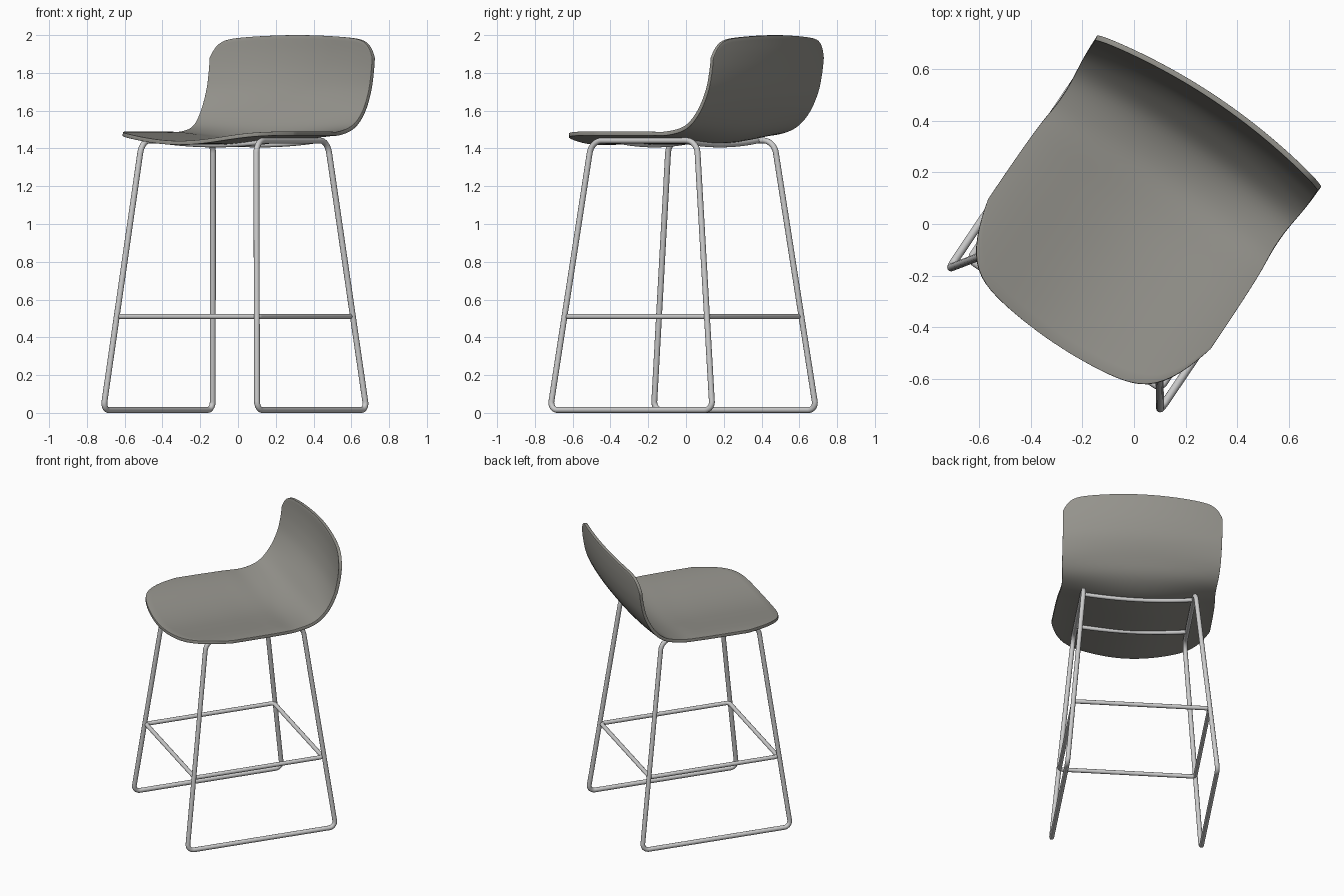
import bpy, bmesh, math
from mathutils import Vector

if "Cube" in bpy.data.objects:
    bpy.data.objects.remove(bpy.data.objects["Cube"])

TURN = math.radians(-34)   # whole stool is turned about z


def finish(obj):
    obj.rotation_euler.z = TURN
    bpy.ops.object.select_all(action='DESELECT')
    obj.select_set(True)
    bpy.context.view_layer.objects.active = obj
    bpy.ops.object.shade_smooth_by_angle(angle=math.radians(50))


def fillet(points, radii, steps=7):
    """Round the corners of a closed path."""
    out, n = [], len(points)
    pts = [Vector(p) for p in points]
    for i, p in enumerate(pts):
        a, b = (pts[i - 1] - p).normalized(), (pts[(i + 1) % n] - p).normalized()
        half, r = a.angle(b) / 2, radii[i]
        d = r / math.tan(half)
        centre = p + (a + b).normalized() * (r / math.sin(half))
        s, e = p + a * d - centre, p + b * d - centre
        out += [centre + s.lerp(e, k / steps).normalized() * r for k in range(steps + 1)]
    return out


def tube(name, pts, r, closed=True):
    cu = bpy.data.curves.new(name + "_path", 'CURVE')
    cu.dimensions = '3D'
    cu.bevel_depth, cu.bevel_resolution, cu.use_fill_caps = r, 4, True
    sp = cu.splines.new('POLY')
    sp.points.add(len(pts) - 1)
    for q, p in zip(sp.points, pts):
        q.co = (*p, 1)
    sp.use_cyclic_u = closed
    tmp = bpy.data.objects.new(name + "_tmp", cu)
    bpy.context.collection.objects.link(tmp)
    bpy.context.view_layer.update()
    dg = bpy.context.evaluated_depsgraph_get()
    me = bpy.data.meshes.new_from_object(tmp.evaluated_get(dg))
    bpy.data.objects.remove(tmp)
    obj = bpy.data.objects.new(name, me)
    bpy.context.collection.objects.link(obj)
    finish(obj)


# side frames: sled loops leaning inward
OFF = -.005
for side, s in (("left", -1), ("right", 1)):
    loop = [(OFF + s * .491, -.54, .0155), (OFF + s * .491, .496, .0155),
            (OFF + s * .365, .312, 1.442), (OFF + s * .365, -.36, 1.442)]
    tube(side + "_leg_frame", fillet(loop, [.04, .04, .075, .075]), .0155)

# footrest ring
ring = [(OFF + x, y, .51) for x, y in ((-.445, -.47), (.445, -.47), (.445, .424), (-.445, .424))]
tube("footrest_ring", fillet(ring, [.025] * 4), .014)

# sagging bars under the seat
for name, y in (("front_seat_bar", -.205), ("rear_seat_bar", .215)):
    bar = [(OFF + .363 * t, y, 1.419 + .022 * t * t) for t in [i / 8 - 1 for i in range(17)]]
    tube(name, bar, .0135, False)

# seat shell: side and centre profiles (depth, height) blended across the width
HALF = .519
SIDE = [(-.56, 1.49), (-.34, 1.49), (-.12, 1.49), (.1, 1.489), (.22, 1.491), (.335, 1.522),
        (.415, 1.595), (.47, 1.70), (.495, 1.80), (.507, 1.9), (.512, 2.0)]
MID = [(-.56, 1.44), (-.34, 1.441), (-.12, 1.441), (.1, 1.442), (.25, 1.454), (.37, 1.508),
       (.45, 1.60), (.51, 1.70), (.543, 1.80), (.56, 1.9), (.567, 2.0)]


def spline(pts, p):
    i = min(int(p), len(pts) - 2)
    t = p - i
    b, c = Vector(pts[i]), Vector(pts[i + 1])
    a = Vector(pts[i - 1]) if i else 2 * b - c
    d = Vector(pts[i + 2]) if i + 2 < len(pts) else 2 * c - b
    return .5 * (2 * b + (c - a) * t + (2 * a - 5 * b + 4 * c - d) * t * t
                 + (3 * b - 3 * c + d - a) * t ** 3)


NU, NV = 44, 48
bm = bmesh.new()
grid = []
for i in range(NU + 1):
    t = math.sin((i / NU * 2 - 1) * math.pi / 2)
    # rounded front and top outlines
    p0 = (.005 + .08 * t ** 2 + .24 * t ** 8) / .22
    p1 = 10 - (.03 * t ** 2 + .09 * t ** 14) / .1
    w = 1 - t * t
    col = []
    for j in range(NV + 1):
        p = p0 + (p1 - p0) * j / NV
        a, b = spline(SIDE, p), spline(MID, p)
        back = min(max((p - 3) / 3, 0), 1)
        wz = w * w * (1 - back) + w * back
        u = t * (HALF - .016 * math.exp(-((p - 4.3) / 1.2) ** 2))   # slight waist
        col.append(bm.verts.new((u - .003, a.x + (b.x - a.x) * w, a.y + (b.y - a.y) * wz)))
    grid.append(col)
for i in range(NU):
    for j in range(NV):
        bm.faces.new((grid[i][j], grid[i + 1][j], grid[i + 1][j + 1], grid[i][j + 1]))
me = bpy.data.meshes.new("seat_shell")
bm.to_mesh(me)
bm.free()
seat = bpy.data.objects.new("seat_shell", me)
bpy.context.collection.objects.link(seat)
mat = bpy.data.materials.new("dark_warm_grey")
mat.diffuse_color = (.30, .293, .265, 1)
mat.use_nodes = True
mat.node_tree.nodes["Principled BSDF"].inputs["Base Color"].default_value = mat.diffuse_color
me.materials.append(mat)
sol = seat.modifiers.new("thickness", 'SOLIDIFY')
sol.thickness, sol.offset = .021, -1
bev = seat.modifiers.new("soft_rim", 'BEVEL')
bev.width, bev.segments, bev.limit_method, bev.angle_limit = .004, 2, 'ANGLE', math.radians(60)
finish(seat)
